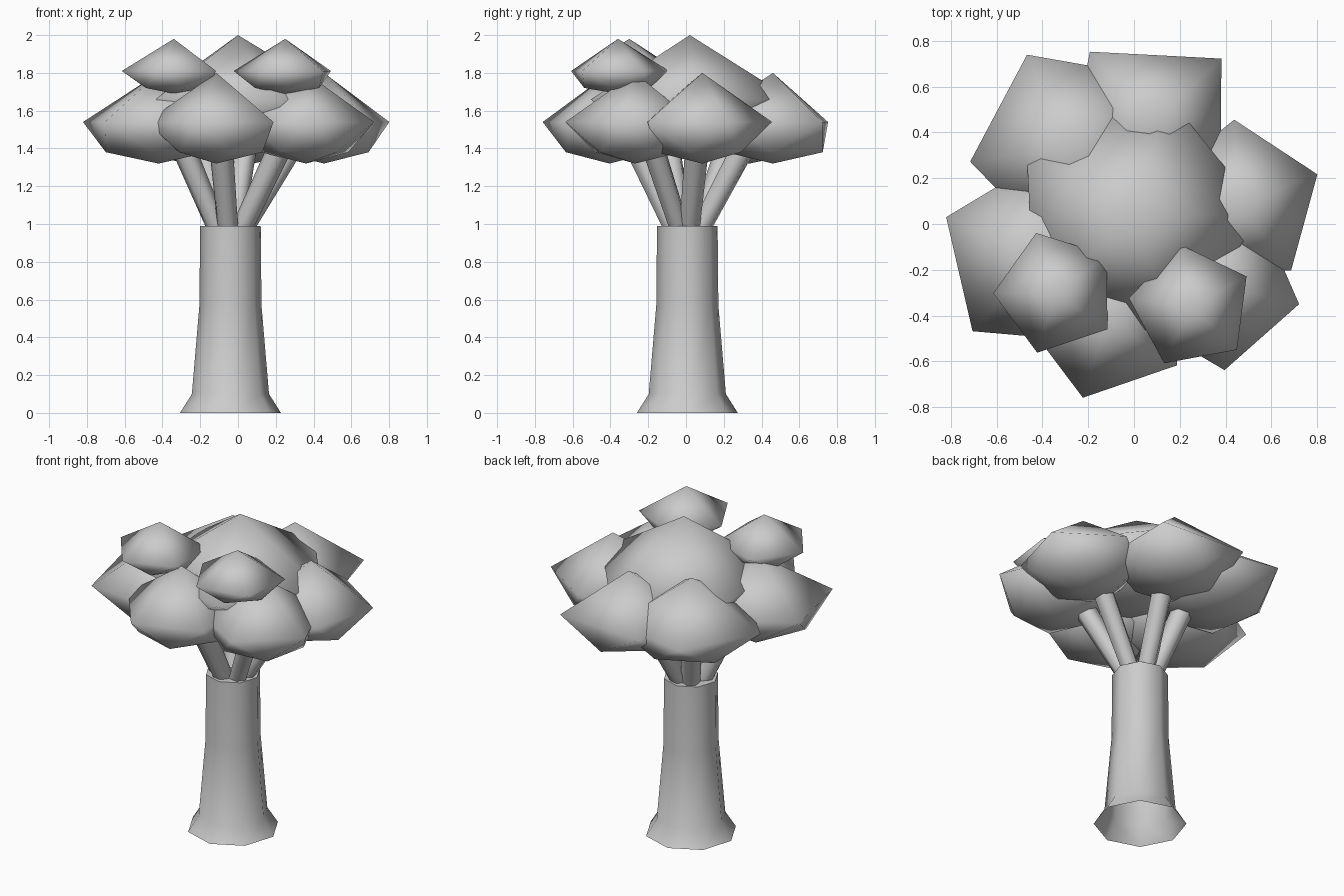
import bpy, bmesh, math
from mathutils import Vector

if "Cube" in bpy.data.objects:
    bpy.data.objects.remove(bpy.data.objects["Cube"])

grey = bpy.data.materials.new("plain grey")
grey.diffuse_color = (0.6, 0.6, 0.6, 1)
grey.use_nodes = True
grey.node_tree.nodes["Principled BSDF"].inputs["Base Color"].default_value = grey.diffuse_color


def make(name, rings, bottom=None, top=None, angle=180):
    """Skin a stack of equal-length point rings, with optional end points."""
    bm = bmesh.new()
    rs = [[bm.verts.new(p) for p in r] for r in rings]
    n = len(rs[0])
    for a, b in zip(rs, rs[1:]):
        for i in range(n):
            j = (i + 1) % n
            bm.faces.new((a[i], a[j], b[j], b[i]))
    for ring, tip in ((rs[0], bottom), (rs[-1], top)):
        if tip:
            v = bm.verts.new(tip)
            for i in range(n):
                bm.faces.new((ring[i], ring[(i + 1) % n], v))
    bmesh.ops.recalc_face_normals(bm, faces=bm.faces)
    me = bpy.data.meshes.new(name)
    bm.to_mesh(me)
    bm.free()
    me.materials.append(grey)
    ob = bpy.data.objects.new(name, me)
    bpy.context.collection.objects.link(ob)
    bpy.context.view_layer.objects.active = ob
    ob.select_set(True)
    bpy.ops.object.shade_smooth_by_angle(angle=math.radians(angle))
    ob.select_set(False)
    return ob


def ring(x, y, z, r, angles):
    return [(x + r * math.cos(math.radians(a)), y + r * math.sin(math.radians(a)), z) for a in angles]


# trunk: flared octagonal tube, open underneath
TX, TY = -0.04, 0.007
eight = [45 * i + 5 for i in range(8)]
make("trunk", [ring(TX, TY, z, r, eight) for z, r in
               ((0, 0.268), (0.1, 0.205), (0.57, 0.165), (0.99, 0.161))],
     top=(TX, TY, 0.99), angle=60)


# leaf clump: pointed top, wide ring of five corners, narrower twisted ring, shallow base
def clump(name, x, y, r, first, ztop, zring, zlow, zbase, angles=None):
    angles = angles or [first + 72 * i for i in range(5)]
    nxt = angles[1:] + [angles[0] + 360]
    mids = [(a + b) / 2 for a, b in zip(angles, nxt)]
    bm = bmesh.new()
    up = [bm.verts.new(p) for p in ring(x, y, zring, r, angles)]
    lo = [bm.verts.new(p) for p in ring(x, y, zlow, r * 0.66, mids)]
    t, b = bm.verts.new((x, y, ztop)), bm.verts.new((x, y, zbase))
    for i in range(5):
        j = (i + 1) % 5
        bm.faces.new((up[i], up[j], t))
        bm.faces.new((lo[i], up[j], up[i]))
        bm.faces.new((lo[i], lo[j], up[j]))
        bm.faces.new((lo[j], lo[i], b))
    bmesh.ops.recalc_face_normals(bm, faces=bm.faces)
    me = bpy.data.meshes.new(name)
    bm.to_mesh(me)
    bm.free()
    me.materials.append(grey)
    me.polygons.foreach_set("use_smooth", [True] * len(me.polygons))
    bpy.context.collection.objects.link(bpy.data.objects.new(name, me))


lower = [
    ("right", 0.455, 0.086, 0.37, 20.7, None),
    ("front_right", 0.36, -0.27, 0.37, -12.5, None),
    ("front", -0.115, -0.405, 0.37, -107, None),
    ("left", -0.42, -0.14, 0.435, 157, None),
    ("back_left", -0.27, 0.335, 0.45, 116, None),
    ("back", 0.08, 0.46, 0.40, 0, [-100, -42, 41, 133, 205]),
]
for name, x, y, r, first, angles in lower:
    clump("leaves_" + name, x, y, r, first, 1.80, 1.54, 1.38, 1.32, angles)
    # branch: slim hexagonal tube from the trunk top into the clump
    d = Vector((x - TX, y - TY, 0))
    a = Vector((TX, TY, 0.98)) + d.normalized() * 0.075
    b = Vector((TX, TY, 1.46)) + d * 0.72
    q = (b - a).to_track_quat("Z", "Y")
    hexa = [Vector((math.cos(i * math.pi / 3), math.sin(i * math.pi / 3), 0)) for i in range(6)]
    make("branch_" + name, [[p + q @ (h * rad) for h in hexa] for p, rad in ((a, 0.055), (b, 0.065))], angle=70)

# crown and the two small upper clumps
clump("leaves_crown", 0, 0.02, 0.56, 3, 2.0, 1.66, 1.48, 1.42)
clump("leaves_small_left", -0.34, -0.30, 0.275, 252.5, 1.98, 1.81, 1.72, 1.69)
clump("leaves_small_right", 0.25, -0.36, 0.275, 244.5, 1.98, 1.81, 1.72, 1.69)
